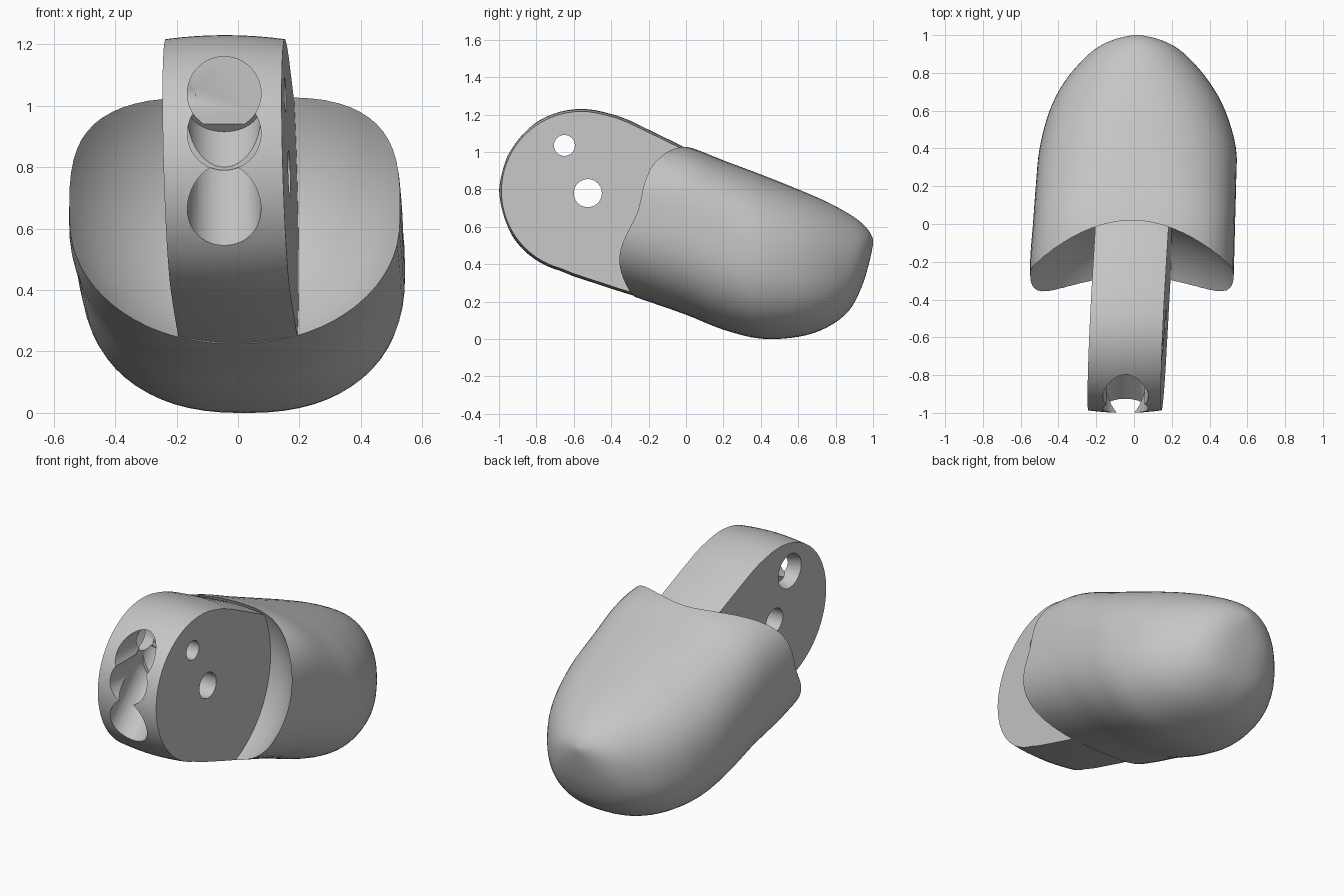
import bpy, bmesh, math
from mathutils import Vector

if "Cube" in bpy.data.objects:
    bpy.data.objects.remove(bpy.data.objects["Cube"], do_unlink=True)

grey = bpy.data.materials.new("plain grey")
grey.use_nodes = True
GREY = (0.56, 0.56, 0.56, 1)
grey.diffuse_color = GREY
grey.node_tree.nodes["Principled BSDF"].inputs["Base Color"].default_value = GREY


def make_object(name, bm):
    bmesh.ops.recalc_face_normals(bm, faces=bm.faces)
    mesh = bpy.data.meshes.new(name)
    bm.to_mesh(mesh)
    bm.free()
    mesh.materials.append(grey)
    ob = bpy.data.objects.new(name, mesh)
    bpy.context.collection.objects.link(ob)
    return ob


def loft(name, rings):
    """Skin equal-length rings of points and cap both ends."""
    bm = bmesh.new()
    rows = [[bm.verts.new(p) for p in ring] for ring in rings]
    n = len(rows[0])
    for a, b in zip(rows, rows[1:]):
        for i in range(n):
            j = (i + 1) % n
            bm.faces.new((a[i], a[j], b[j], b[i]))
    bm.faces.new(rows[0])
    bm.faces.new(rows[-1])
    return make_object(name, bm)


def bore(start, end, r1, r2=None):
    """Round cutter running from start to end."""
    start, end = Vector(start), Vector(end)
    axis = end - start
    bm = bmesh.new()
    bmesh.ops.create_cone(bm, cap_ends=True, segments=48, radius1=r1,
                          radius2=r2 or r1, depth=axis.length)
    bm.transform(axis.to_track_quat("Z", "Y").to_matrix().to_4x4())
    bmesh.ops.translate(bm, verts=bm.verts, vec=(start + end) / 2)
    return make_object("cutter", bm)


def boolean(target, tool, operation):
    mod = target.modifiers.new("boolean", "BOOLEAN")
    mod.operation = operation
    mod.solver = "EXACT"
    mod.object = tool
    bpy.context.view_layer.objects.active = target
    bpy.ops.object.modifier_apply(modifier=mod.name)
    bpy.data.objects.remove(tool, do_unlink=True)


# Rounded body: y, top, bottom, half width, centre x, squareness of the top
stations = [Vector(s) for s in (
    (-.38, 1.05, .262, .535, -.01, 3.2),
    (-.2, 1.05, .2, .54, -.01, 3.2),
    (0, 1.03, .13, .535, 0, 3),
    (.2, .955, .05, .53, .01, 2.7),
    (.4, .88, .002, .52, .02, 2.4),
    (.6, .80, .012, .465, .018, 2.3),
    (.75, .735, .06, .385, .015, 2.2),
    (.87, .67, .15, .285, .015, 2.1),
    (.94, .62, .28, .2, .015, 2),
    (.98, .575, .41, .11, .015, 2),
    (1, .535, .505, .02, .015, 2))]


def smooth_stations(rows, steps=4):
    out = []
    for i in range(len(rows) - 1):
        a, b, c = rows[max(i - 1, 0)], rows[i], rows[i + 1]
        d = rows[min(i + 2, len(rows) - 1)]
        for k in range(steps):
            t = k / steps
            out.append(b + (c - a) * (t / 2) + (a * 2 - b * 5 + c * 4 - d) * (t * t / 2)
                       + (b * 3 - a - c * 3 + d) * (t ** 3 / 2))
    return out + [rows[-1]]


def section(s, count=64):
    y, top, bottom, half, cx, square = s
    ring = []
    for i in range(count):
        a = math.tau * i / count
        n = square if math.sin(a) > 0 else 2.35
        x = math.copysign(abs(math.cos(a)) ** (2 / n), math.cos(a))
        z = math.copysign(abs(math.sin(a)) ** (2 / n), math.sin(a))
        ring.append((cx + half * x, y, (top + bottom) / 2 + (top - bottom) / 2 * z))
    return ring


body = loft("fingertip", [section(s) for s in smooth_stations(stations)])

# Spherical hollow on the front of the body
bm = bmesh.new()
bmesh.ops.create_uvsphere(bm, u_segments=64, v_segments=40, radius=.62)
bmesh.ops.translate(bm, verts=bm.verts, vec=(-.01, -.55, .78))
boolean(body, make_object("cutter", bm), "DIFFERENCE")

# Hinge tongue: side profile, slightly crowned across its width and skewed
HY, HZ, HR = -.56, .79, .44
profile = [(HY + HR * math.cos(math.radians(a)), HZ + HR * math.sin(math.radians(a)))
           for a in range(75, 256, 5)]
profile += [(-.6, .335), (-.34, .25), (0, .15), (.2, .15),
            (.2, .9), (0, 1.022), (-.15, 1.095), (-.3, 1.168), (-.37, 1.195)]
rings = []
for k in range(-4, 5):
    t = k / 4
    scale = 1 - .03 * t * t
    ring = []
    for py, pz in profile:
        y, z = HY + (py - HY) * scale, HZ + (pz - HZ) * scale
        ring.append((.02 + .045 * y - .03 * z + .194 * t, y, z))
    rings.append(ring)
tongue = loft("hinge_tongue", rings)

# Cord channel in the front rim: two level bores meeting a sloping one
CX = -.045
for cutter in (
        bore((CX, -1.2, 1.04), (CX, -.58, 1.04), .12),
        bore((CX, -1.2, .91), (CX, -.67, .91), .12),
        bore((CX, -1.115, .525), (CX, -.64, 1.0), .12),
        # Pin holes through the sides, with a flared seat on one side
        bore((-.5, -.525, .78), (.5, -.525, .78), .075),
        bore((-.5, -.65, 1.035), (.5, -.65, 1.035), .056),
        bore((-.26, -.65, 1.035), (-.14, -.65, 1.035), .11, .075)):
    boolean(tongue, cutter, "DIFFERENCE")

boolean(body, tongue, "UNION")

# One grey everywhere, smooth with crisp cut edges
body.data.materials.clear()
body.data.materials.append(grey)
for face in body.data.polygons:
    face.material_index = 0
bpy.ops.object.select_all(action="DESELECT")
body.select_set(True)
bpy.context.view_layer.objects.active = body
bpy.ops.object.shade_smooth_by_angle(angle=math.radians(32))
